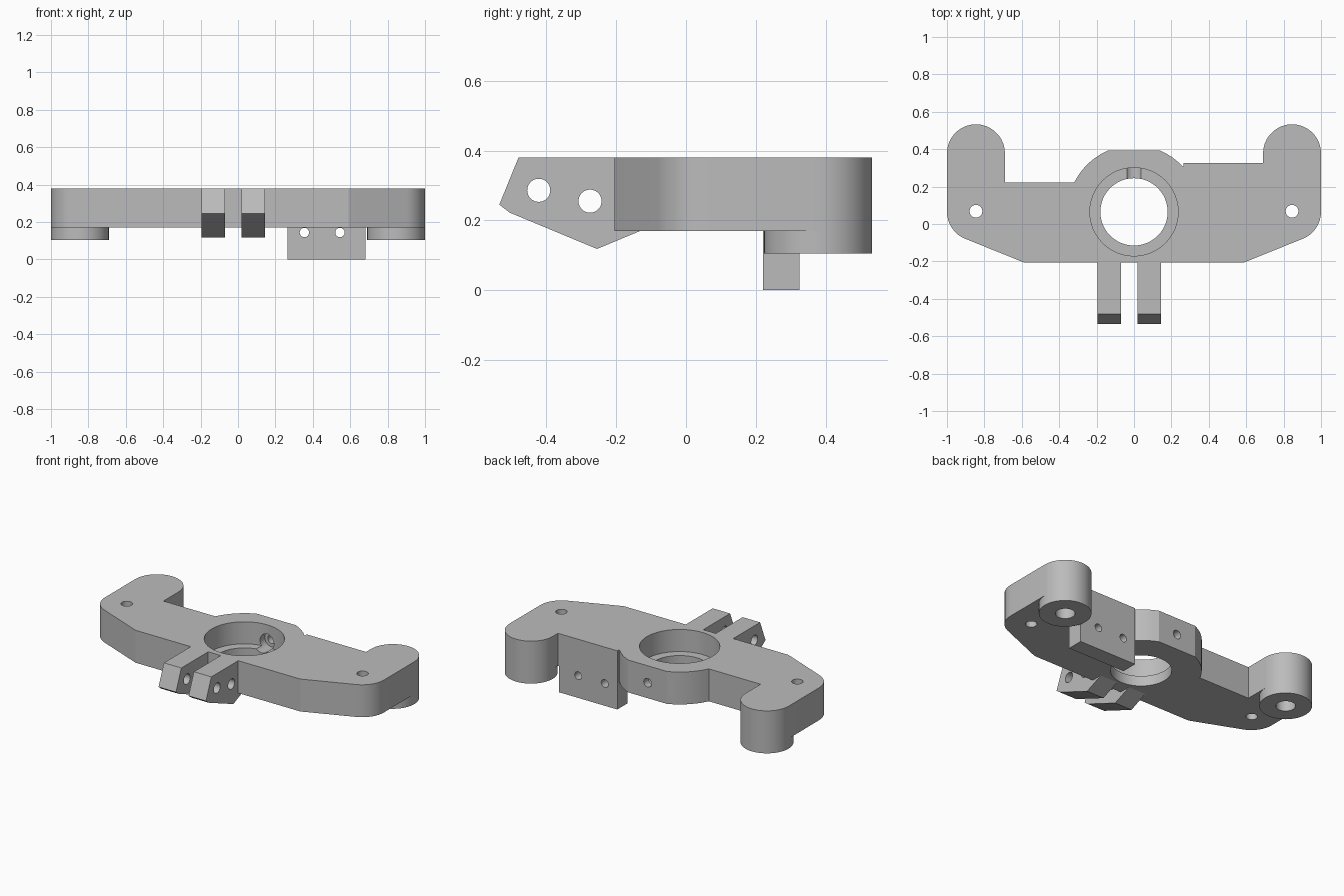
import bpy, bmesh
from math import cos, sin, radians, pi
from mathutils import Matrix, Vector

cube = bpy.data.objects.get("Cube")
if cube:
    bpy.data.objects.remove(cube, do_unlink=True)

# One flat grey for the whole casting
grey = bpy.data.materials.new("machined grey")
grey.use_nodes = True
GREY = (0.5, 0.5, 0.5, 1)
grey.diffuse_color = GREY
grey.node_tree.nodes["Principled BSDF"].inputs["Base Color"].default_value = GREY

BOTTOM, TOP = 0.17, 0.38
BOSS_X, BOSS_Y, BOSS_R = 0.845, 0.378, 0.155
BORE_Y = 0.065


def finish(bm, name):
    bmesh.ops.recalc_face_normals(bm, faces=bm.faces)
    mesh = bpy.data.meshes.new(name)
    bm.to_mesh(mesh)
    bm.free()
    mesh.materials.append(grey)
    obj = bpy.data.objects.new(name, mesh)
    bpy.context.collection.objects.link(obj)
    return obj


def prism(name, points, offset):
    """Extrude a flat outline of 3D points along an offset."""
    bm = bmesh.new()
    face = bm.faces.new([bm.verts.new(p) for p in points])
    out = bmesh.ops.extrude_face_region(bm, geom=[face])
    verts = [v for v in out["geom"] if isinstance(v, bmesh.types.BMVert)]
    bmesh.ops.translate(bm, verts=verts, vec=offset)
    return finish(bm, name)


def cylinder(name, start, end, radius, sides=48):
    start, end = Vector(start), Vector(end)
    axis = end - start
    turn = axis.to_track_quat('Z', 'Y').to_matrix().to_4x4()
    bm = bmesh.new()
    bmesh.ops.create_cone(bm, cap_ends=True, segments=sides, radius1=radius,
                          radius2=radius, depth=axis.length,
                          matrix=Matrix.Translation((start + end) / 2) @ turn)
    return finish(bm, name)


def arc(cx, cy, radius, a0, a1, steps):
    angles = [radians(a0 + (a1 - a0) * i / steps) for i in range(steps + 1)]
    return [(cx + radius * cos(a), cy + radius * sin(a)) for a in angles]


def drill(obj, start, end, radius):
    """Cut a round hole and discard the cutter."""
    cutter = cylinder("hole_cutter", start, end, radius)
    cutter.hide_render = True
    mod = obj.modifiers.new("hole", 'BOOLEAN')
    mod.operation, mod.solver, mod.object = 'DIFFERENCE', 'EXACT', cutter
    bpy.context.view_layer.objects.active = obj
    bpy.ops.object.modifier_apply(modifier=mod.name)
    bpy.data.objects.remove(cutter, do_unlink=True)


# Main plate outline, anticlockwise from the front edge
outline = [(-0.59, -0.205), (0.59, -0.205)]
outline += arc(BOSS_X, BORE_Y, BOSS_R, -69, 0, 8)
outline += arc(BOSS_X, BOSS_Y, BOSS_R, 0, 180, 18)
outline += [(0.69, 0.325), (0.265, 0.325), (0.265, 0.308)]
outline += arc(0, BORE_Y, 0.356, 43, 67, 4)
outline += arc(0, BORE_Y, 0.356, 113, 153.8, 6)
outline += [(-0.69, 0.222)]
outline += arc(-BOSS_X, BOSS_Y, BOSS_R, 0, 180, 18)
outline += arc(-BOSS_X, BORE_Y, BOSS_R, 180, 249, 8)
plate = prism("main_plate", [(x, y, BOTTOM) for x, y in outline],
              (0, 0, TOP - BOTTOM))
parts = [plate]

# Stepped central bore
drill(plate, (0, BORE_Y, 0), (0, BORE_Y, 0.5), 0.18)
drill(plate, (0, BORE_Y, 0.237), (0, BORE_Y, 0.5), 0.236)

# Stepped cross hole through the back of the hub
drill(plate, (0, 0.15, 0.27), (0, 0.345, 0.27), 0.05)
drill(plate, (0, 0.15, 0.27), (0, 0.5, 0.27), 0.028)

# End bosses with blind holes below, and the small through holes
for side, label in ((1, "left"), (-1, "right")):
    x = side * BOSS_X
    boss = cylinder(label + "_boss", (x, BOSS_Y, 0.105), (x, BOSS_Y, BOTTOM),
                    BOSS_R, 36)
    for part in (boss, plate):
        drill(part, (x, BOSS_Y, 0), (x, BOSS_Y, 0.3), 0.058)
    drill(plate, (x, 0.068, 0), (x, 0.068, 0.5), 0.034)
    parts.append(boss)

# Hanging mounting block with two cross holes
corners = [(0.265, 0.22), (0.682, 0.22), (0.682, 0.325), (0.265, 0.325)]
block = prism("mounting_block", [(x, y, 0) for x, y in corners], (0, 0, BOTTOM))
for x in (0.355, 0.545):
    drill(block, (x, 0.1, 0.144), (x, 0.4, 0.144), 0.025)
parts.append(block)

# Pair of clevis ears on the front, each with two pin holes
ear = [(-0.205, TOP), (-0.48, TOP), (-0.535, 0.245), (-0.505, 0.222),
       (-0.255, 0.118), (-0.13, BOTTOM), (-0.205, BOTTOM)]
for x, label in ((-0.195, "right"), (0.02, "left")):
    lug = prism(label + "_clevis_ear", [(x, y, z) for y, z in ear], (0.125, 0, 0))
    for y, z in ((-0.422, 0.286), (-0.275, 0.255)):
        drill(lug, (x - 0.1, y, z), (x + 0.3, y, z), 0.033)
    parts.append(lug)

# Smooth round walls, crisp edges
bpy.ops.object.select_all(action='DESELECT')
for part in parts:
    part.select_set(True)
bpy.context.view_layer.objects.active = plate
bpy.ops.object.shade_smooth_by_angle(angle=pi / 9)
